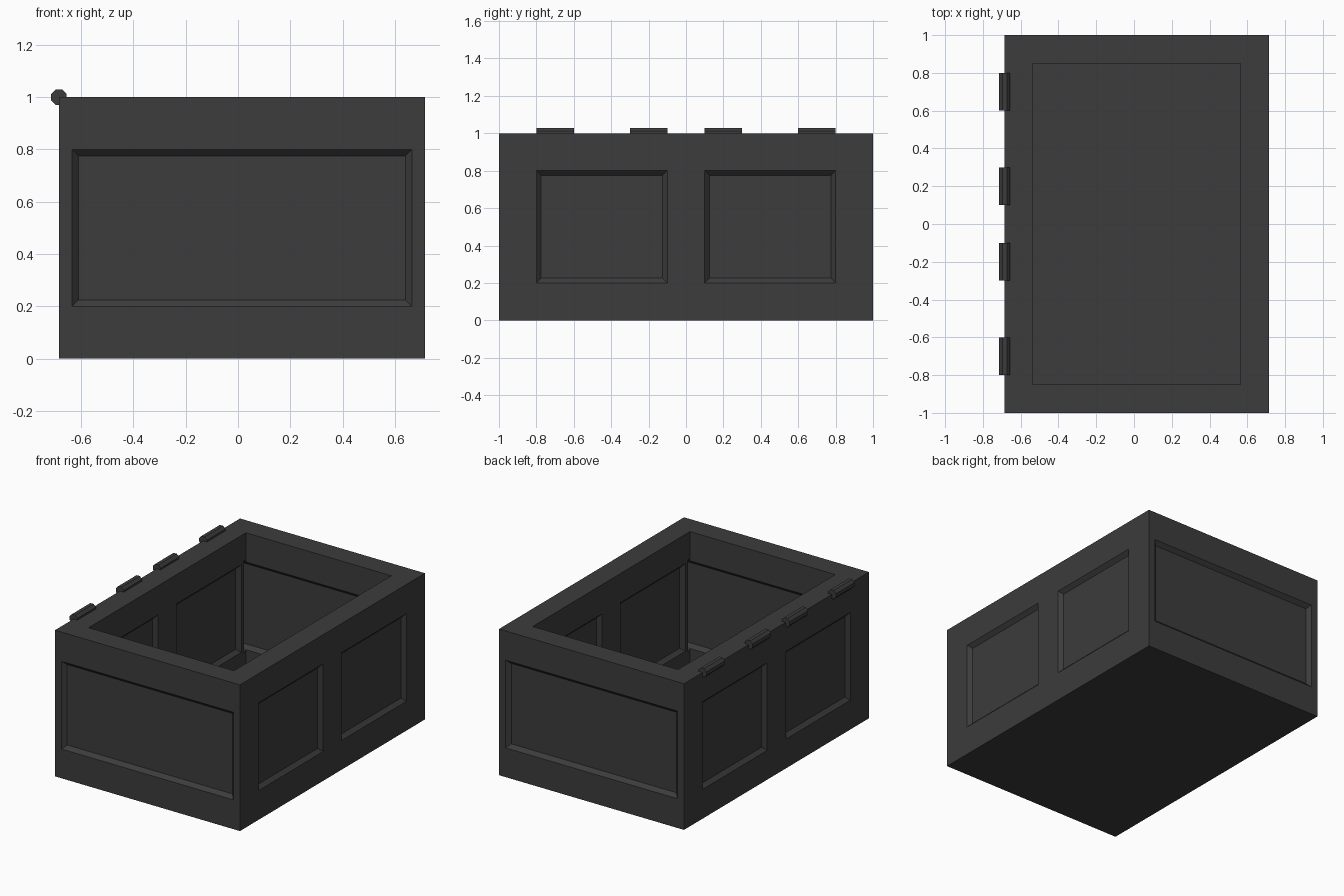
import bpy, bmesh, math
from mathutils import Matrix, Vector

if "Cube" in bpy.data.objects:
    bpy.data.objects.remove(bpy.data.objects["Cube"])

CX = 0.015                      # box centre in x
W, L, H, T = 1.40, 2.0, 1.0, 0.15
FLOOR, DEPTH = 0.10, 0.025

dark = bpy.data.materials.new("dark_grey")
dark.diffuse_color = (0.045, 0.045, 0.045, 1)
dark.use_nodes = True
dark.node_tree.nodes["Principled BSDF"].inputs["Base Color"].default_value = dark.diffuse_color


def finish(bm, name):
    bmesh.ops.recalc_face_normals(bm, faces=bm.faces)
    me = bpy.data.meshes.new(name)
    bm.to_mesh(me)
    bm.free()
    ob = bpy.data.objects.new(name, me)
    bpy.context.collection.objects.link(ob)
    me.materials.append(dark)
    return ob


def box(name, centre, size):
    bm = bmesh.new()
    bmesh.ops.create_cube(bm, size=1, matrix=Matrix.Translation(centre) @ Matrix.Diagonal((*size, 1)))
    return finish(bm, name)


def add_panel(bm, centre, along, into, half_w, half_h):
    """Tapered block that cuts a bevelled recess into a wall face."""
    c, a, n, up = Vector(centre), Vector(along), Vector(into), Vector((0, 0, 1))
    rings = []
    for d in (-0.02, DEPTH):
        w, h = half_w - d, half_h - d
        rings.append([bm.verts.new(c + n * d + a * (sx * w) + up * (sz * h))
                      for sx, sz in ((-1, -1), (1, -1), (1, 1), (-1, 1))])
    outer, inner = rings
    bm.faces.new(outer)
    bm.faces.new(inner)
    for i in range(4):
        j = (i + 1) % 4
        bm.faces.new((outer[i], outer[j], inner[j], inner[i]))


# Chest body, hollow cavity and recessed panels on both sides of every wall
body = box("chest_body", (CX, 0, H / 2), (W, L, H))
cavity = box("cavity_cutter", (CX, 0, FLOOR + 0.6), (W - 2 * T, L - 2 * T, 1.2))
bm = bmesh.new()
for s in (-1, 1):
    for inset, direction in ((0, -s), (T, s)):
        add_panel(bm, (CX, s * (L / 2 - inset), 0.5), (1, 0, 0), (0, direction, 0), 0.65, 0.30)
        for y in (-0.45, 0.45):
            add_panel(bm, (CX + s * (W / 2 - inset), y, 0.5), (0, 1, 0), (direction, 0, 0), 0.35, 0.30)
panels = finish(bm, "panel_cutter")

bpy.context.view_layer.objects.active = body
for cutter in (cavity, panels):
    mod = body.modifiers.new("cut", 'BOOLEAN')
    mod.operation = 'DIFFERENCE'
    mod.solver = 'EXACT'
    mod.object = cutter
    bpy.ops.object.modifier_apply(modifier=mod.name)
    bpy.data.objects.remove(cutter)

# Octagonal hinge barrels along the left top edge
for i, y in enumerate((-0.7, -0.2, 0.2, 0.7)):
    bm = bmesh.new()
    m = (Matrix.Translation((CX - W / 2, y, H)) @ Matrix.Rotation(math.pi / 2, 4, 'X')
         @ Matrix.Rotation(math.pi / 8, 4, 'Z'))
    bmesh.ops.create_cone(bm, cap_ends=True, segments=8, radius1=0.032, radius2=0.032, depth=0.2, matrix=m)
    finish(bm, f"hinge_{i + 1}")
